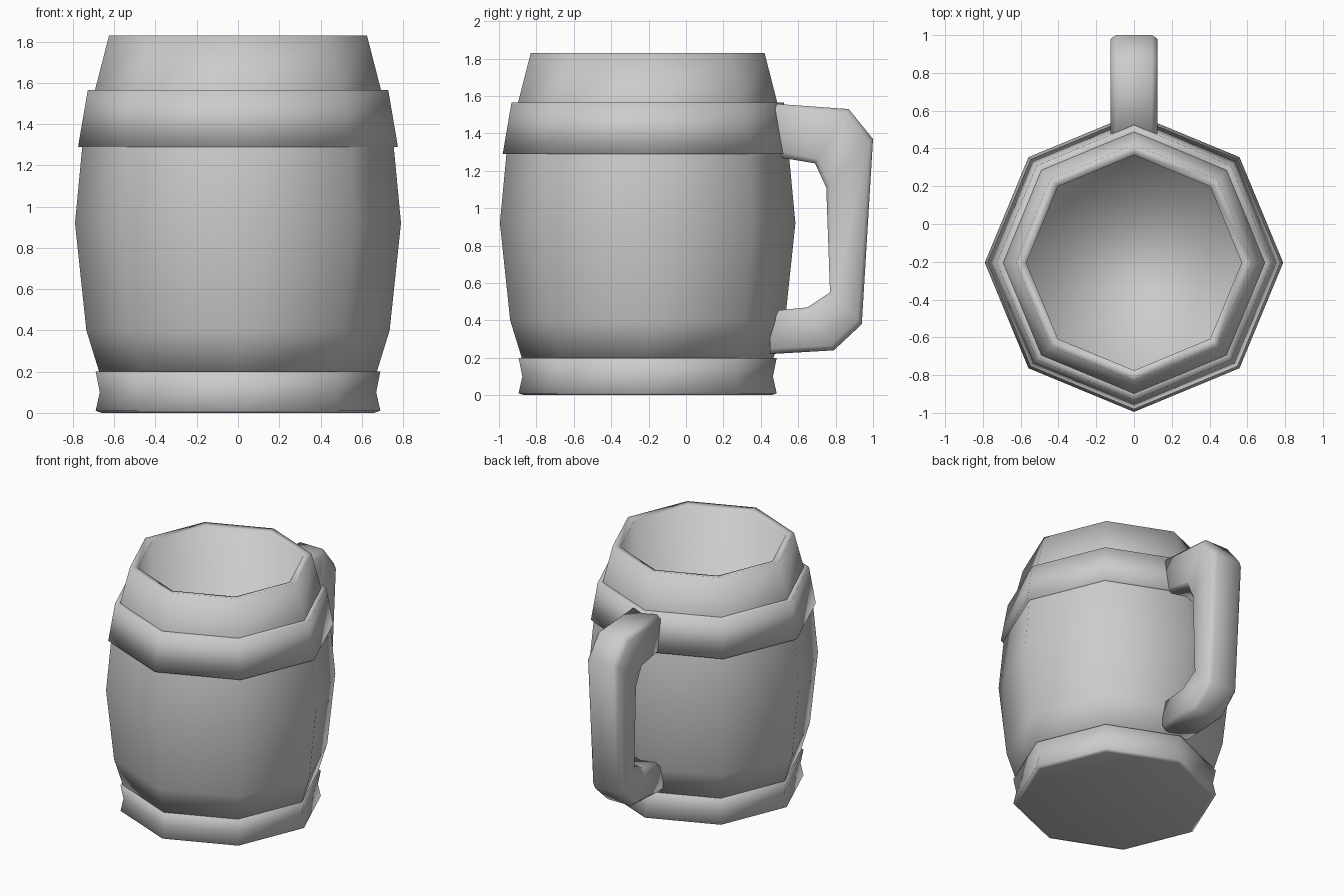
import bpy, bmesh
from math import sin, cos, pi
from mathutils import Vector

SIDES = 8
CENTRE_Y = -0.205

cube = bpy.data.objects.get("Cube")
if cube:
    bpy.data.objects.remove(cube, do_unlink=True)

grey = bpy.data.materials.new("plain_grey")
grey.use_nodes = True
colour = (0.6, 0.6, 0.6, 1)
grey.diffuse_color = colour
grey.node_tree.nodes["Principled BSDF"].inputs["Base Color"].default_value = colour


def finish(name, bm):
    """Turn a bmesh into a smooth-shaded grey object."""
    bmesh.ops.recalc_face_normals(bm, faces=bm.faces)
    for f in bm.faces:
        f.smooth = True
    mesh = bpy.data.meshes.new(name)
    bm.to_mesh(mesh)
    bm.free()
    mesh.materials.append(grey)
    obj = bpy.data.objects.new(name, mesh)
    bpy.context.collection.objects.link(obj)
    return obj


def bridge(bm, a, b):
    n = len(a)
    for i in range(n):
        bm.faces.new((a[i], a[(i + 1) % n], b[(i + 1) % n], b[i]))


def lathe(name, profile, closed=False):
    """Spin (radius, height) points into an octagonal part."""
    bm = bmesh.new()
    rings = [[bm.verts.new((r * cos(2 * pi * i / SIDES),
                            CENTRE_Y + r * sin(2 * pi * i / SIDES), z))
              for i in range(SIDES)] for r, z in profile]
    for a, b in zip(rings, rings[1:]):
        bridge(bm, a, b)
    if closed:
        bridge(bm, rings[-1], rings[0])
    else:
        bm.faces.new(rings[0])
        bm.faces.new(rings[-1])
    return finish(name, bm)


# Barrel wall, rim and hollow inside
lathe("barrel_body", [(0.67, 0.19), (0.735, 0.4), (0.79, 0.92), (0.755, 1.29),
                      (0.693, 1.565), (0.625, 1.83), (0.57, 1.82), (0.57, 0.27)])

# Upper hoop
lathe("upper_band", [(0.70, 1.285), (0.775, 1.29), (0.728, 1.565), (0.66, 1.565)], True)

# Waisted foot with a flat underside
lathe("base_band", [(0.66, 0.0), (0.69, 0.01), (0.67, 0.1), (0.69, 0.2), (0.6, 0.2)])

# Handle: chamfered box section swept between an outer and inner side profile
outer = [(0.45, 1.56), (0.87, 1.53), (1.0, 1.37), (0.94, 0.38), (0.79, 0.24), (0.45, 0.22)]
inner = [(0.45, 1.28), (0.69, 1.24), (0.75, 1.11), (0.77, 0.55), (0.65, 0.47), (0.45, 0.45)]
HALF, CUT = 0.125, 0.03
bm = bmesh.new()
rings = []
for o, i in zip(outer, inner):
    o, i = Vector((0, *o)), Vector((0, *i))
    step = (i - o).normalized() * CUT
    section = [(HALF - CUT, o), (HALF, o + step), (HALF, i - step), (HALF - CUT, i)]
    loop = section + [(-x, p) for x, p in reversed(section)]
    rings.append([bm.verts.new((x, p.y, p.z)) for x, p in loop])
for a, b in zip(rings, rings[1:]):
    bridge(bm, a, b)
bm.faces.new(rings[0])
bm.faces.new(rings[-1])
finish("handle", bm)
